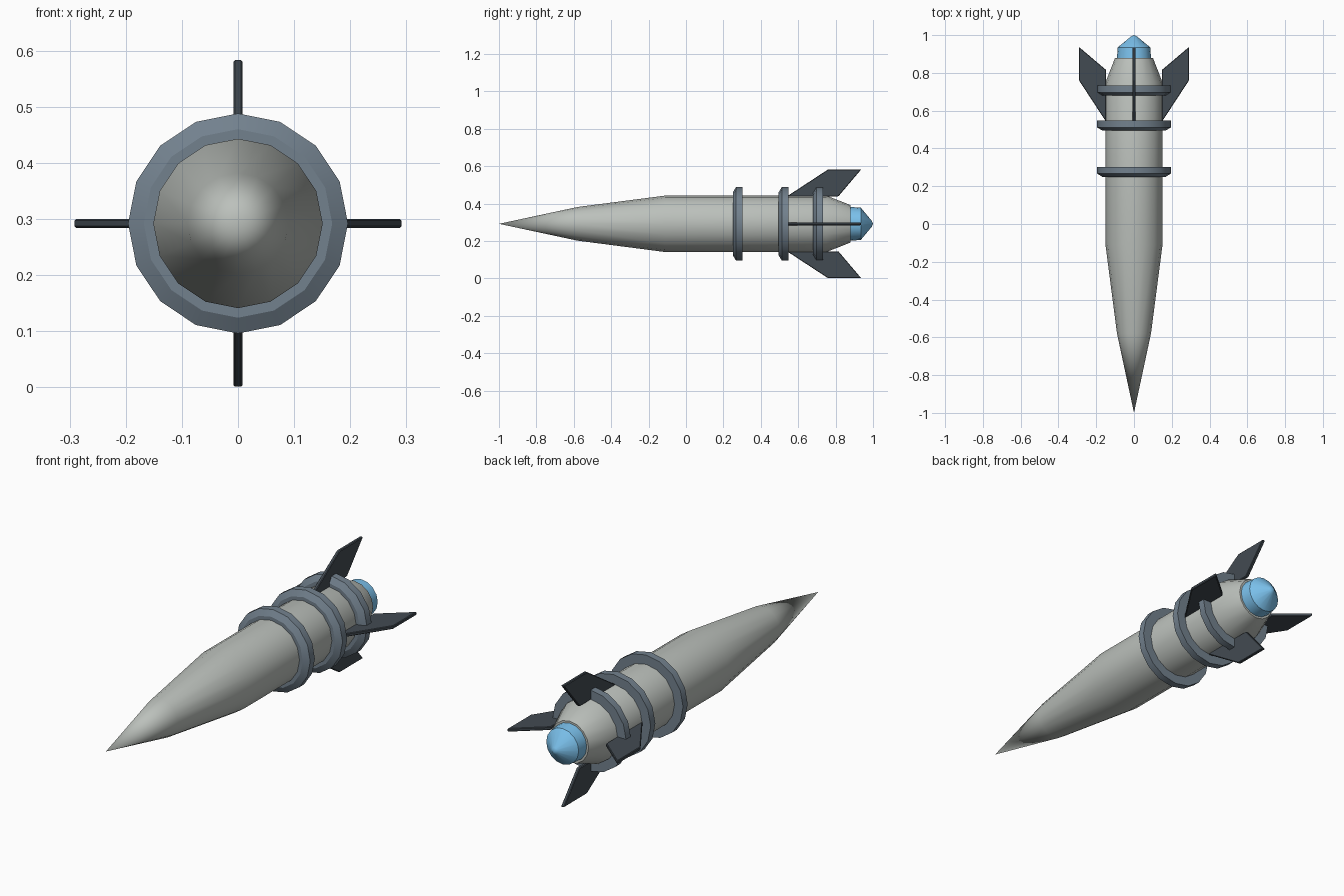
import bpy, bmesh, math
from mathutils import Matrix

if "Cube" in bpy.data.objects:
    bpy.data.objects.remove(bpy.data.objects["Cube"])

AXIS_Z = 0.292
SIDES = 16


def material(name, rgb):
    m = bpy.data.materials.new(name)
    m.diffuse_color = (*rgb, 1)
    m.use_nodes = True
    m.node_tree.nodes["Principled BSDF"].inputs["Base Color"].default_value = m.diffuse_color
    return m


def finish(name, bm, mat):
    bmesh.ops.recalc_face_normals(bm, faces=bm.faces)
    mesh = bpy.data.meshes.new(name)
    bm.to_mesh(mesh)
    bm.free()
    mesh.materials.append(mat)
    ob = bpy.data.objects.new(name, mesh)
    bpy.context.collection.objects.link(ob)
    ob.location.z = AXIS_Z
    bpy.ops.object.select_all(action='DESELECT')
    ob.select_set(True)
    bpy.context.view_layer.objects.active = ob
    bpy.ops.object.shade_smooth_by_angle(angle=math.radians(30))
    return ob


def lathe(name, profile, mat, closed=False):
    """Spin (y, radius) points around the y axis."""
    bm = bmesh.new()
    verts = [bm.verts.new((0, y, r)) for y, r in profile]
    pairs = list(zip(verts, verts[1:]))
    if closed:
        pairs.append((verts[-1], verts[0]))
    edges = [bm.edges.new(p) for p in pairs]
    bmesh.ops.spin(bm, geom=verts + edges, axis=(0, 1, 0), cent=(0, 0, 0),
                   angle=math.tau, steps=SIDES, use_duplicate=False)
    bmesh.ops.remove_doubles(bm, verts=bm.verts, dist=0.0005)
    return finish(name, bm, mat)


hull_grey = material("hull_grey", (0.50, 0.53, 0.50))
slate = material("slate", (0.17, 0.22, 0.27))
dark = material("dark_slate", (0.055, 0.07, 0.085))
blue = material("blue", (0.20, 0.54, 0.85))

# Pointed body with tapered tail
lathe("body", [(-1, 0), (-0.58, 0.09), (-0.11, 0.151), (0.25, 0.151),
               (0.75, 0.151), (0.88, 0.1), (0.88, 0)], hull_grey)

# Blue exhaust cone
lathe("exhaust", [(0.87, 0), (0.87, 0.091), (0.935, 0.086),
                  (0.993, 0.016), (1.0, 0)], blue)

# Three chamfered collars
for i, y in enumerate((0.25, 0.495, 0.68)):
    lathe(f"collar_{i + 1}", [(y, 0.14), (y, 0.168), (y + 0.017, 0.196),
                              (y + 0.052, 0.196), (y + 0.052, 0.14)],
          slate, closed=True)

# Four swept fins
outline = [(0.54, 0.147), (0.76, 0.291), (0.937, 0.291), (0.815, 0.147)]
for i in range(4):
    bm = bmesh.new()
    face = bm.faces.new([bm.verts.new((-0.008, y, r)) for y, r in outline])
    ext = bmesh.ops.extrude_face_region(bm, geom=[face])
    bmesh.ops.translate(bm, vec=(0.016, 0, 0), verts=[
        v for v in ext["geom"] if isinstance(v, bmesh.types.BMVert)])
    bmesh.ops.bevel(bm, geom=bm.edges[:], offset=0.003, segments=1,
                    affect='EDGES')
    bm.transform(Matrix.Rotation(i * math.pi / 2, 4, 'Y'))
    finish(f"fin_{i + 1}", bm, dark)
